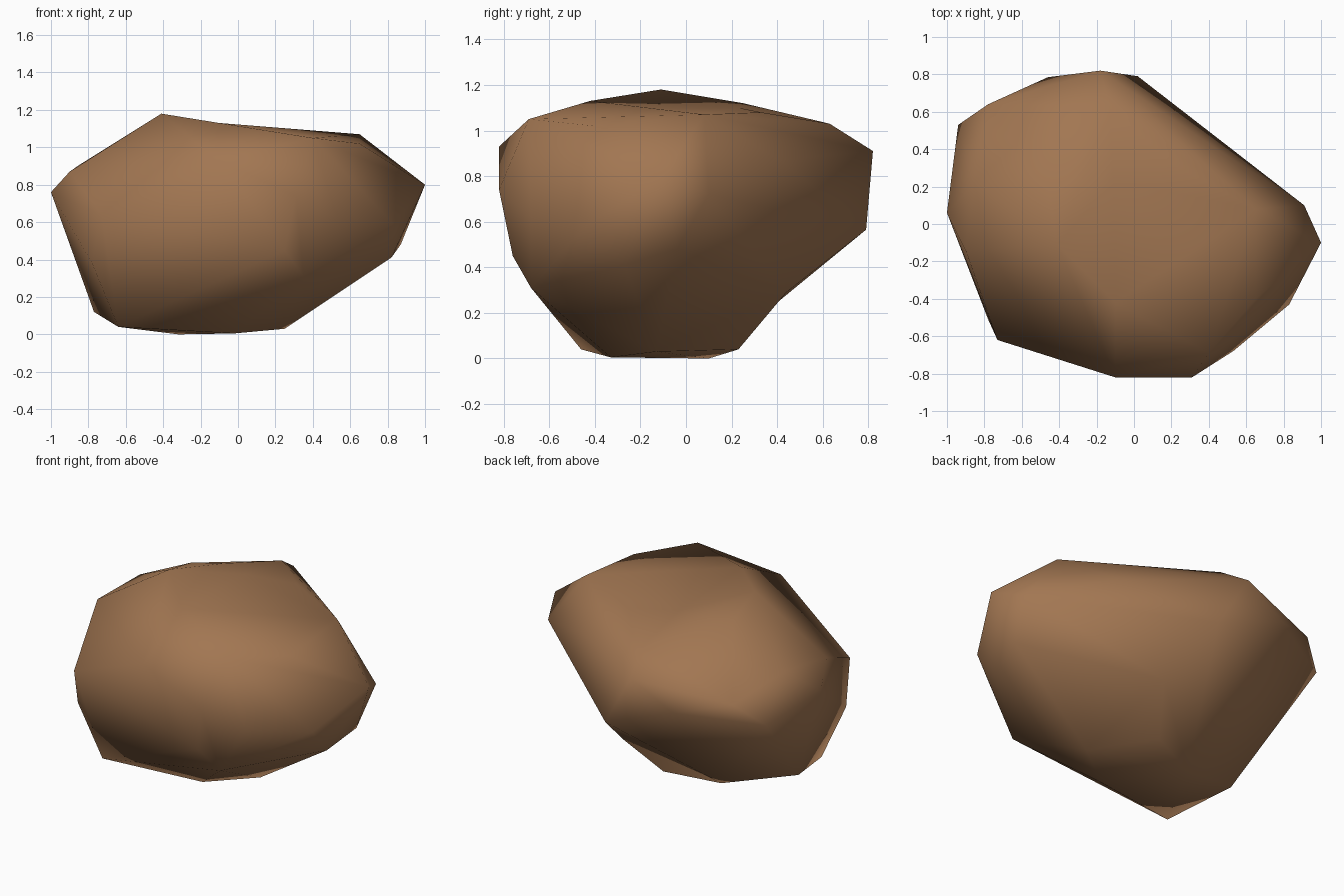
import bpy, bmesh
from mathutils import Vector

# Corner points of the boulder, grouped by ring; the body is their convex hull
base = [(-.02, -.33, .005), (.25, -.13, .03), (-.64, -.46, .04), (-.77, -.04, .12),
        (-.32, .10, 0), (0, .23, .04)]
lower = [(.82, -.27, .41), (.87, -.04, .48), (-.78, -.51, .38), (.35, -.68, .31),
         (.25, -.76, .45), (.02, .79, .565)]
middle = [(-.73, -.62, .64), (.83, -.43, .59), (.53, -.68, .62), (.31, -.82, .74),
          (-.10, -.82, .93), (1, -.10, .80), (.91, .10, .72), (.43, .41, .87),
          (-.18, .82, .91), (-.46, .785, .75), (-.78, .64, .83), (-.94, .53, .70),
          (-1, .06, .76), (-.85, .22, .905)]
top = [(.65, .08, 1.07), (.65, -.40, 1.02), (.40, -.69, 1.05), (-.10, -.42, 1.13),
       (-.455, .17, 1.105), (-.27, .25, 1.12), (.19, .33, 1.08), (-.13, .63, 1.03)]
# Points moved after the hull is made: raised peak and shoulder, dents on top and back
moved = [((-.41, -.11, 1.13), (-.41, -.11, 1.18)),
         ((-.90, -.14, .84), (-.90, -.14, .87)),
         ((-.11, .23, 1.125), (-.11, .23, 1.10)),
         ((.12, .52, .99), (.12, .52, .965)),
         ((.13, .44, .19), (.14, .44, .29))]

bm = bmesh.new()
for p in base + lower + middle + top + [a for a, b in moved]:
    bm.verts.new(p)
bmesh.ops.convex_hull(bm, input=bm.verts[:])
loose = [v for v in bm.verts if not v.link_faces]
bmesh.ops.delete(bm, geom=loose, context='VERTS')
for a, b in moved:
    for v in bm.verts:
        if (v.co - Vector(a)).length < .001:
            v.co = b
bmesh.ops.recalc_face_normals(bm, faces=bm.faces[:])
for f in bm.faces:
    f.smooth = True

mesh = bpy.data.meshes.new("boulder")
bm.to_mesh(mesh)
bm.free()

# Single brown stone colour
stone = bpy.data.materials.new("brown stone")
stone.diffuse_color = (.36, .182, .084, 1)
mesh.materials.append(stone)

boulder = bpy.data.objects.new("boulder", mesh)
bpy.context.collection.objects.link(boulder)
